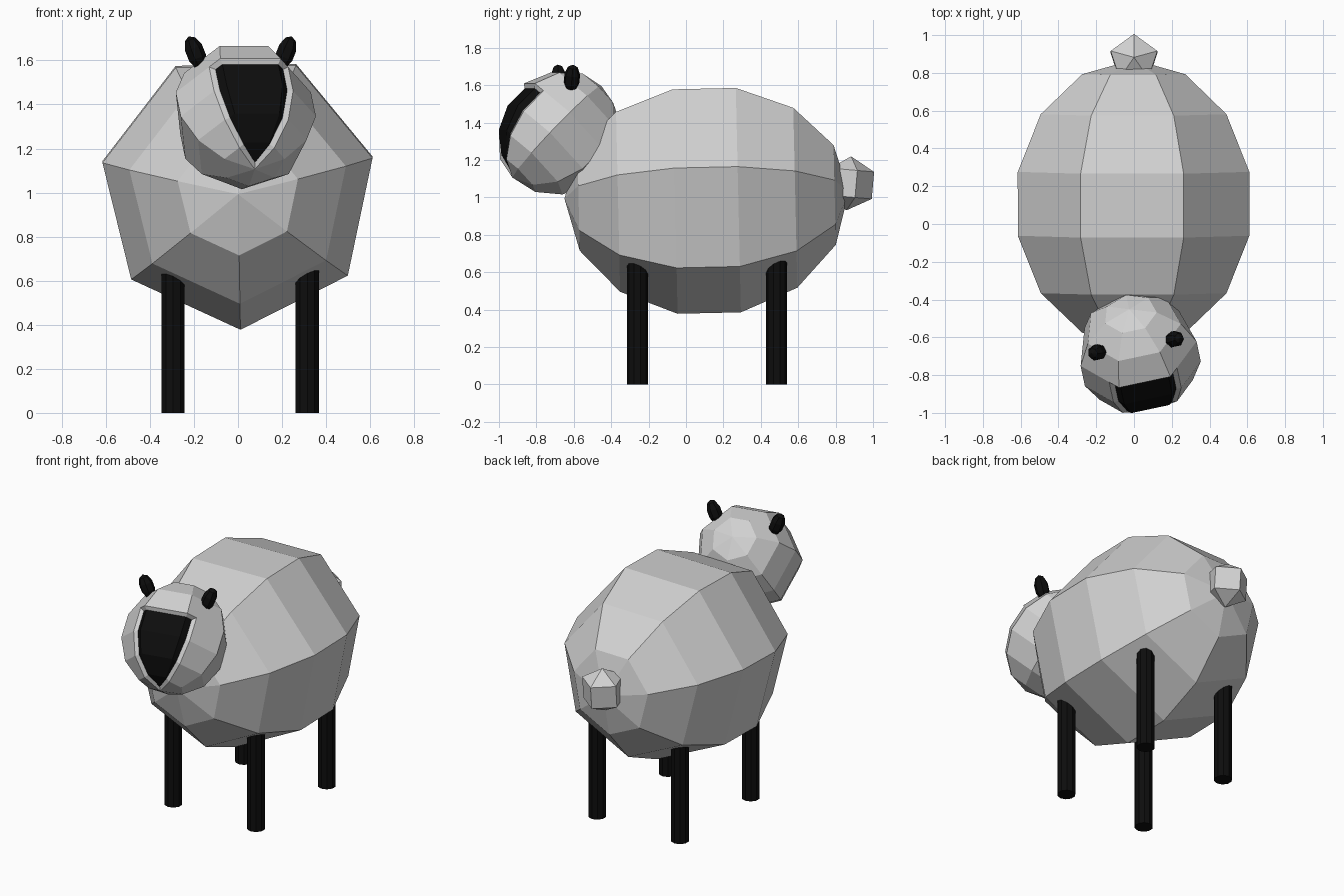
import bpy, bmesh
from math import radians, atan2, sin, cos
from mathutils import Matrix, Euler

if "Cube" in bpy.data.objects:
    bpy.data.objects.remove(bpy.data.objects["Cube"], do_unlink=True)


def material(name, rgb):
    mat = bpy.data.materials.new(name)
    mat.use_nodes = True
    colour = (*rgb, 1)
    mat.diffuse_color = colour
    mat.node_tree.nodes["Principled BSDF"].inputs["Base Color"].default_value = colour
    return mat


wool = material("wool_grey", (0.64, 0.64, 0.64))
black = material("black", (0.004, 0.004, 0.004))


def finish(bm, name, mats, location, angles=(0, 0, 0)):
    mesh = bpy.data.meshes.new(name)
    bm.to_mesh(mesh)
    bm.free()
    for mat in mats:
        mesh.materials.append(mat)
    obj = bpy.data.objects.new(name, mesh)
    obj.location = location
    obj.rotation_euler = Euler([radians(a) for a in angles])
    bpy.context.collection.objects.link(obj)
    return obj


def ball(segments, rings, width, length):
    """Low-poly ball with its poles on local z and a vertex column on +y."""
    bm = bmesh.new()
    bmesh.ops.create_uvsphere(bm, u_segments=segments, v_segments=rings, radius=1)
    bmesh.ops.scale(bm, vec=(width, width, length), verts=bm.verts)
    return bm


# Woolly body, poles pointing front and back
finish(ball(7, 7, 0.645, 0.76), "body", [wool], (0, 0.11, 1.01), (-88.7, -1, 0))

# Head with a recessed dark face
bm = ball(7, 7, 0.33, 0.345)
half_face = radians(38)


def bearing(face):
    c = face.calc_center_median()
    return atan2(c.x, -c.y)


def in_front(face):
    return face.calc_center_median().z < 0.05


for side in (-1, 1):
    cut = [f for f in bm.faces if in_front(f) and 0.5 < side * bearing(f) < 1.3]
    edges = {e for f in cut for e in f.edges}
    verts = {v for f in cut for v in f.verts}
    bmesh.ops.bisect_plane(bm, geom=cut + list(edges) + list(verts), dist=1e-5,
                           plane_co=(0, 0, 0),
                           plane_no=(side * cos(half_face), sin(half_face), 0))
face = [f for f in bm.faces if in_front(f) and abs(bearing(f)) < half_face]
bmesh.ops.inset_region(bm, faces=face, thickness=0.018, depth=-0.02,
                       use_boundary=True, use_even_offset=True)
for f in face:
    f.material_index = 1
finish(bm, "head", [wool, black], (0.025, -0.69, 1.35), (-45, 0, 12))

# Ears leaning outwards
for name, x, y, z, lean in (("right_ear", -0.195, -0.68, 1.635, -22),
                            ("left_ear", 0.215, -0.61, 1.635, 22)):
    finish(ball(7, 5, 0.045, 0.08), name, [black], (x, y, z), (0, lean, 12))

# Stubby tail
finish(ball(5, 3, 0.15, 0.145), "tail", [wool], (0, 0.87, 1.075), (-5, 0, 0))

# Straight legs running up into the body
for end, y in (("front", -0.26), ("back", 0.485)):
    for side, x in (("right", -0.295), ("left", 0.315)):
        bm = bmesh.new()
        bmesh.ops.create_cone(bm, cap_ends=True, segments=10, radius1=0.056,
                              radius2=0.056, depth=0.75,
                              matrix=Matrix.Translation((0, 0, 0.375)))
        finish(bm, f"{end}_{side}_leg", [black], (x, y, 0))
